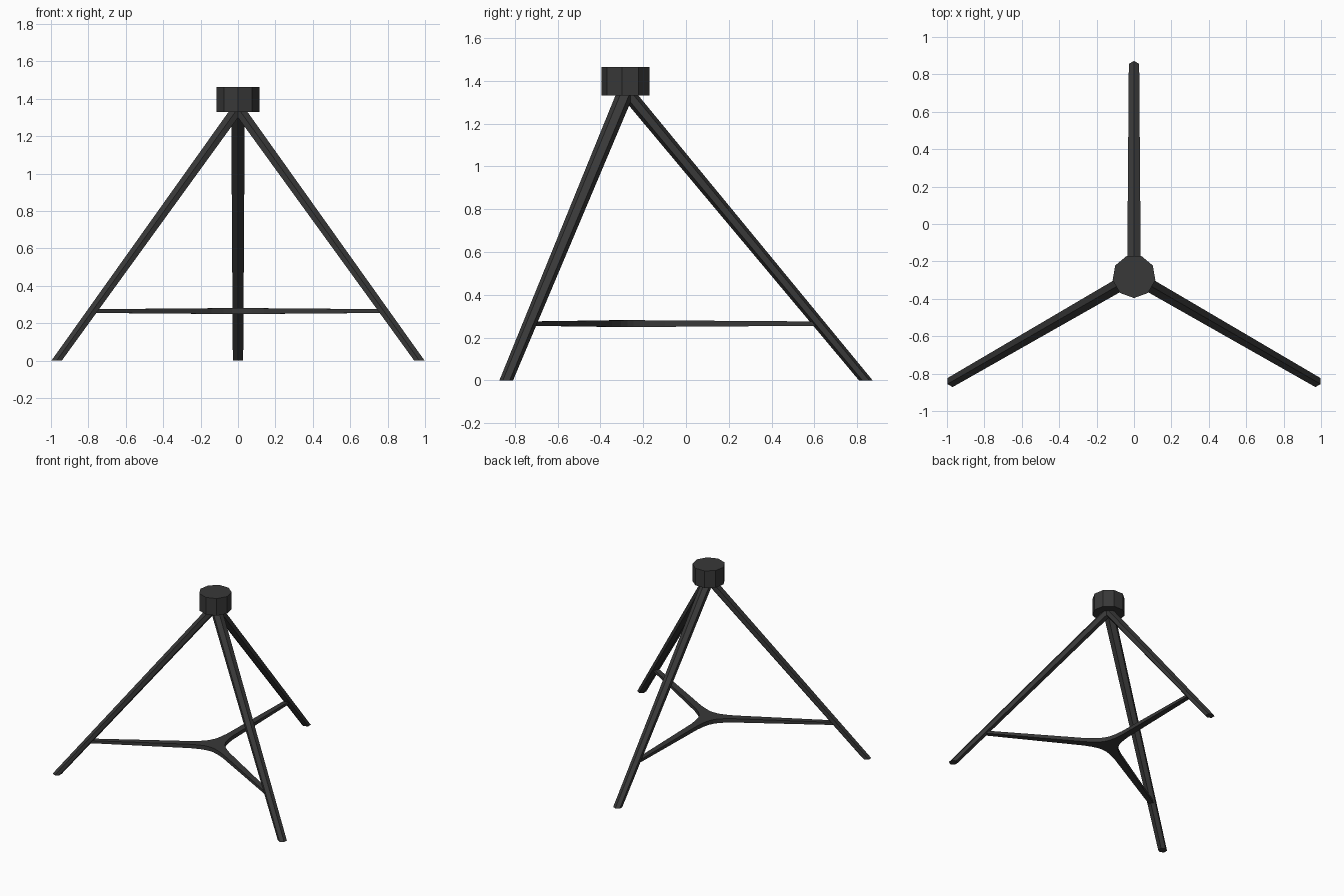
import bpy, bmesh, math
from mathutils import Matrix

if "Cube" in bpy.data.objects:
    bpy.data.objects.remove(bpy.data.objects["Cube"])

CY = -0.28            # y of the stand's axis
APEX_Z = 1.35         # height where the legs meet
FOOT_R = 1.12         # distance of each foot from the axis

grey = bpy.data.materials.new("dark grey")
grey.diffuse_color = (0.04, 0.04, 0.04, 1)
grey.use_nodes = True
grey.node_tree.nodes["Principled BSDF"].inputs["Base Color"].default_value = grey.diffuse_color


def finish(name, bm, angle=0.0):
    """Turn about the axis, move to the stand centre and link."""
    bmesh.ops.recalc_face_normals(bm, faces=bm.faces)
    bm.transform(Matrix.Translation((0, CY, 0)) @ Matrix.Rotation(angle, 4, 'Z'))
    mesh = bpy.data.meshes.new(name)
    bm.to_mesh(mesh)
    bm.free()
    mesh.materials.append(grey)
    bpy.context.collection.objects.link(bpy.data.objects.new(name, mesh))


def loft(bm, rings):
    """Skin a closed tube through rings of points and cap both ends."""
    rings = [[bm.verts.new(p) for p in ring] for ring in rings]
    n = len(rings[0])
    for a, b in zip(rings, rings[1:]):
        for i in range(n):
            j = (i + 1) % n
            bm.faces.new((a[i], a[j], b[j], b[i]))
    bm.faces.new(rings[0])
    bm.faces.new(rings[-1])


def ring(sides, radius, x, z, start=0.0):
    return [(x + radius * math.cos(start + math.tau * i / sides),
             radius * math.sin(start + math.tau * i / sides), z) for i in range(sides)]


# nine-sided head
bm = bmesh.new()
loft(bm, [ring(9, 0.116, 0, z, -math.pi / 2) for z in (1.33, 1.463)])
finish("head", bm)

# tapered six-sided legs, cut level at the floor
arm_angles = {"back": 90, "left": 210, "right": 330}
for side, deg in arm_angles.items():
    bm = bmesh.new()
    loft(bm, [ring(6, 0.032, FOOT_R, 0), ring(6, 0.042, 0, APEX_Z)])
    finish(side + "_leg", bm, math.radians(deg))

# three-armed spreader: (distance, half width, half thickness) along one arm
Z = 0.265
arm = [(0.035, 0.0606, 0.016), (0.065, 0.046, 0.016), (0.11, 0.035, 0.0155),
       (0.18, 0.027, 0.015), (0.905, 0.017, 0.010)]
bm = bmesh.new()
for deg in arm_angles.values():
    turn = Matrix.Rotation(math.radians(deg), 4, 'Z')
    sections = [[turn @ Matrix.Translation((x, y, Z + z)).translation
                 for y, z in ((-w, -t), (w, -t), (w, t), (-w, t))] for x, w, t in arm]
    loft(bm, sections)
# join the arms into one hub
bmesh.ops.remove_doubles(bm, verts=bm.verts, dist=0.001)
inner = [f for f in bm.faces if all(
    math.hypot(v.co.x, v.co.y) < 0.075 for v in f.verts)]
bmesh.ops.delete(bm, geom=inner, context='FACES_ONLY')
for s in (1, -1):
    hub = sorted((v for v in bm.verts if math.hypot(v.co.x, v.co.y) < 0.075
                  and (v.co.z - Z) * s > 0), key=lambda v: math.atan2(v.co.y, v.co.x))
    bm.faces.new(hub)
finish("spreader", bm)
